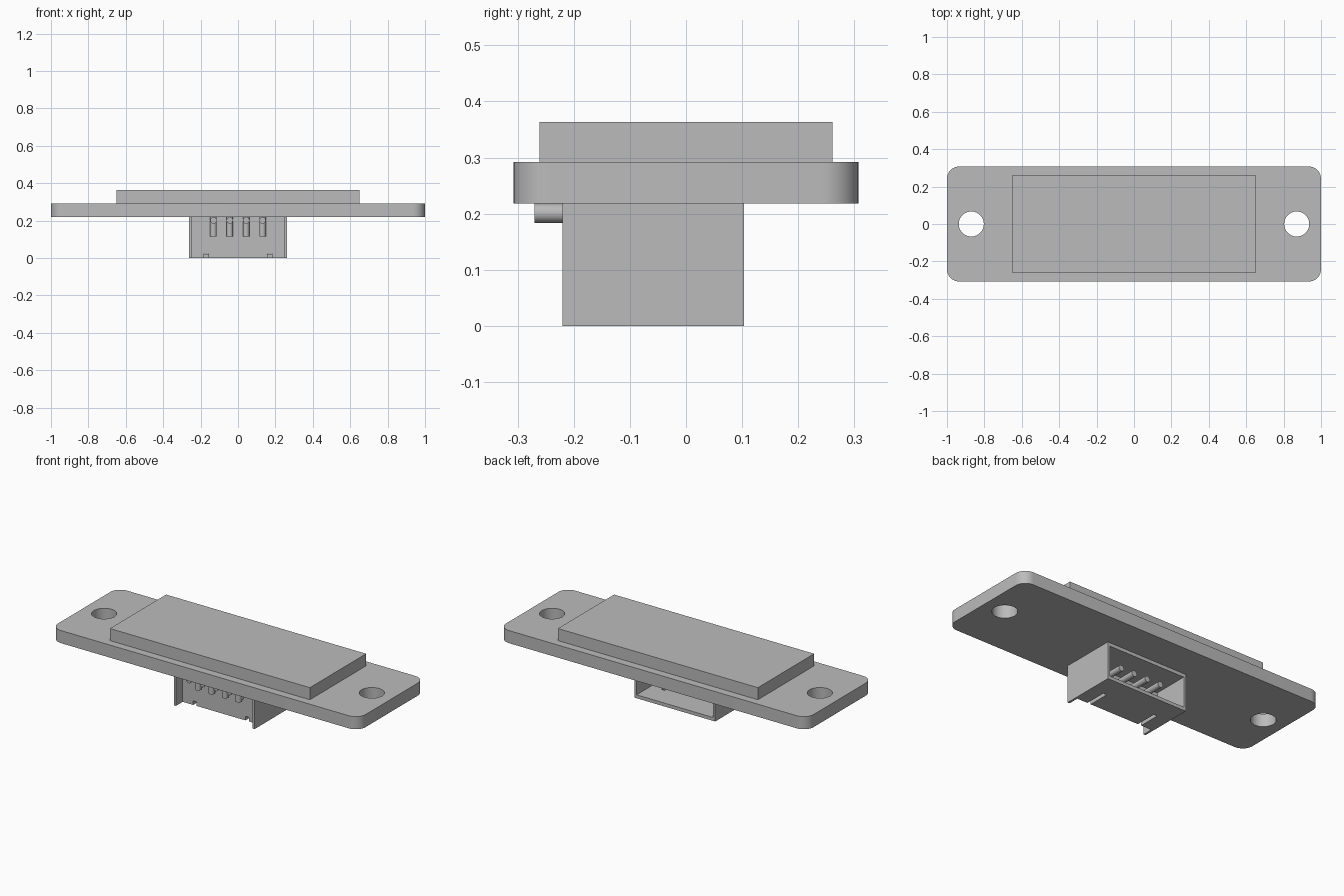
import bpy
import math
from mathutils import Vector

if "Cube" in bpy.data.objects:
    bpy.data.objects.remove(bpy.data.objects["Cube"], do_unlink=True)

grey = bpy.data.materials.new("light grey")
grey.use_nodes = True
COLOUR = (0.5, 0.5, 0.5, 1)
grey.diffuse_color = COLOUR
grey.node_tree.nodes["Principled BSDF"].inputs["Base Color"].default_value = COLOUR


def finish(obj, name):
    obj.name = name
    obj.data.materials.clear()
    obj.data.materials.append(grey)
    return obj


def box(name, low, high):
    low, high = Vector(low), Vector(high)
    bpy.ops.mesh.primitive_cube_add(size=1, location=(low + high) / 2)
    obj = bpy.context.object
    obj.scale = high - low
    bpy.ops.object.transform_apply(location=True, rotation=False, scale=True)
    return finish(obj, name)


def rod(name, start, end, radius):
    start, end = Vector(start), Vector(end)
    bpy.ops.mesh.primitive_cylinder_add(
        vertices=32, radius=radius, depth=(end - start).length, location=(start + end) / 2)
    obj = bpy.context.object
    obj.rotation_euler = (end - start).to_track_quat("Z", "Y").to_euler()
    bpy.ops.object.shade_smooth_by_angle(angle=math.radians(35))
    return finish(obj, name)


def cut(obj, cutter):
    mod = obj.modifiers.new("cut", "BOOLEAN")
    mod.operation = "DIFFERENCE"
    mod.solver = "EXACT"
    mod.object = cutter
    bpy.context.view_layer.objects.active = obj
    bpy.ops.object.modifier_apply(modifier=mod.name)
    bpy.data.objects.remove(cutter, do_unlink=True)


def arc(cx, cy, radius, start, sweep, steps):
    return [(cx + radius * math.cos(start + sweep * i / steps),
             cy + radius * math.sin(start + sweep * i / steps)) for i in range(steps + 1)]


# Rounded mounting plate with two screw holes
HALF_X, HALF_Y, CORNER = 1.0, 0.307, 0.065
PLATE_LOW, PLATE_HIGH = 0.218, 0.292
outline = []
for i, (sx, sy) in enumerate([(1, 1), (-1, 1), (-1, -1), (1, -1)]):
    outline += arc(sx * (HALF_X - CORNER), sy * (HALF_Y - CORNER), CORNER,
                   i * math.pi / 2, math.pi / 2, 10)
loops = [outline] + [arc(x, 0, 0.067, 0, math.tau, 40)[:-1] for x in (-0.87, 0.87)]
curve = bpy.data.curves.new("mounting_plate", "CURVE")
curve.dimensions = "2D"
curve.fill_mode = "BOTH"
curve.extrude = (PLATE_HIGH - PLATE_LOW) / 2
for loop in loops:
    spline = curve.splines.new("POLY")
    spline.points.add(len(loop) - 1)
    for point, (x, y) in zip(spline.points, loop):
        point.co = (x, y, 0, 1)
    spline.use_cyclic_u = True
plate = bpy.data.objects.new("mounting_plate", curve)
plate.location.z = (PLATE_LOW + PLATE_HIGH) / 2
bpy.context.collection.objects.link(plate)
bpy.ops.object.select_all(action="DESELECT")
plate.select_set(True)
bpy.context.view_layer.objects.active = plate
bpy.ops.object.convert(target="MESH")
plate = bpy.context.object
bpy.ops.object.mode_set(mode="EDIT")
bpy.ops.mesh.select_all(action="SELECT")
bpy.ops.mesh.remove_doubles(threshold=0.0001)
bpy.ops.mesh.normals_make_consistent(inside=False)
bpy.ops.object.mode_set(mode="OBJECT")
bpy.ops.object.shade_smooth_by_angle(angle=math.radians(35))
finish(plate, "mounting_plate")

# Raised rectangular panel
box("raised_panel", (-0.65, -0.261, PLATE_HIGH), (0.65, 0.261, 0.363))

# Connector housing: open at the back, recessed between side flanges at the front
SIDE, WALL, FRONT = 0.249, 0.02, -0.158
housing = box("connector_housing", (-0.262, -0.22, 0), (0.262, 0.103, PLATE_LOW))
cut(housing, box("cavity", (-SIDE, -0.11, WALL), (SIDE, 0.2, PLATE_LOW - WALL)))
cut(housing, box("front_recess", (-SIDE, -0.3, -0.1), (SIDE, FRONT, 0.3)))
for x in (-0.17, 0.17):
    cut(housing, box("floor_slit", (x - 0.011, -0.3, -0.1), (x + 0.011, -0.03, 0.024)))

# Bent contact pins: inner contact, riser and solder foot
PIN, RISER_Y = 0.0172, -0.182
for i in range(4):
    x = (i - 1.5) * 0.0875
    low, high = 0.115 + PIN, PLATE_LOW - PIN
    rod(f"pin_contact_{i + 1}", (x, RISER_Y, low), (x, 0.055, low), PIN)
    rod(f"pin_riser_{i + 1}", (x, RISER_Y, 0.115), (x, RISER_Y, PLATE_LOW), PIN)
    rod(f"pin_foot_{i + 1}", (x, RISER_Y, high), (x, -0.27, high), PIN)
